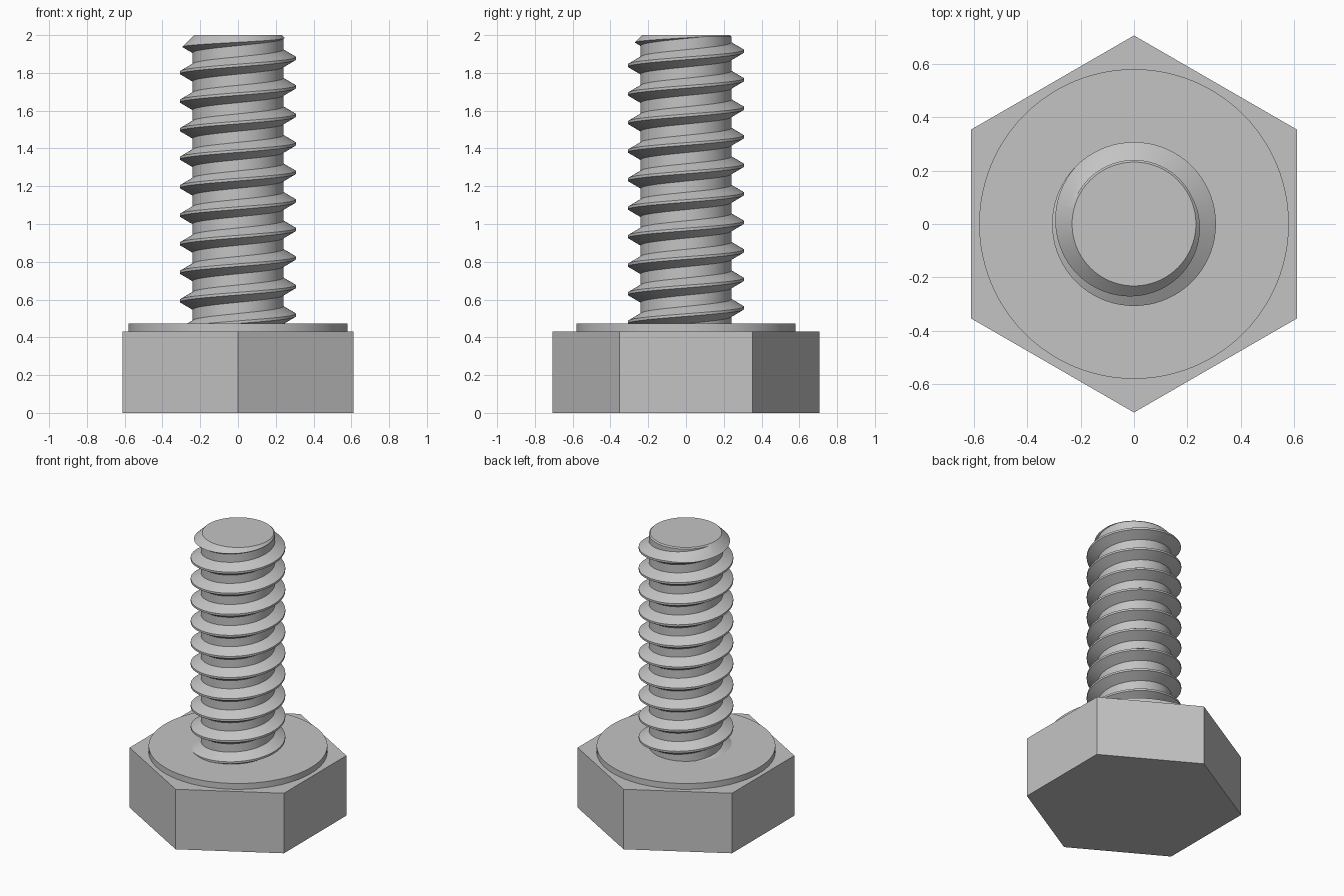
import bpy, bmesh, math
from mathutils import Vector

cube = bpy.data.objects.get("Cube")
if cube:
    bpy.data.objects.remove(cube)

steel = bpy.data.materials.new("grey_steel")
steel.use_nodes = True
grey = (0.55, 0.55, 0.55, 1)
steel.diffuse_color = grey
steel.node_tree.nodes["Principled BSDF"].inputs["Base Color"].default_value = grey


def make_object(name, bm):
    mesh = bpy.data.meshes.new(name)
    bmesh.ops.recalc_face_normals(bm, faces=bm.faces)
    bm.to_mesh(mesh)
    bm.free()
    mesh.materials.append(steel)
    obj = bpy.data.objects.new(name, mesh)
    bpy.context.collection.objects.link(obj)
    return obj


def lathe(name, profile, sides, turn=0.0):
    """Closed solid of revolution from (radius, z) pairs."""
    bm = bmesh.new()
    rings = [[bm.verts.new((r * math.cos(turn + math.tau * i / sides),
                            r * math.sin(turn + math.tau * i / sides), z))
              for i in range(sides)] for r, z in profile]
    for low, high in zip(rings, rings[1:]):
        for i in range(sides):
            j = (i + 1) % sides
            bm.faces.new((low[i], low[j], high[j], high[i]))
    bm.faces.new(rings[0][::-1])
    bm.faces.new(rings[-1])
    return make_object(name, bm)


def select_only(obj):
    bpy.ops.object.select_all(action='DESELECT')
    obj.select_set(True)
    bpy.context.view_layer.objects.active = obj


# Hexagonal head and the round face on top of it
HEAD_TOP, FACE_TOP = 0.43, 0.472
lathe("hex_head", [(0.706, 0), (0.706, HEAD_TOP)], 6, math.pi / 2)
face = lathe("washer_face", [(0.58, HEAD_TOP - 0.02), (0.58, FACE_TOP)], 96)

# Threaded shank: one V-shaped tooth profile swept along a right-hand helix
PITCH, ROOT, CREST = 0.151, 0.24, 0.307
STEPS = 72
FLAT, FLANK = 0.007, 0.039
tooth = [(ROOT, -FLAT - FLANK), (CREST, -FLAT), (CREST, FLAT), (ROOT, FLAT + FLANK)]
first = 1.877 - 11 * PITCH
bm = bmesh.new()
columns = []
for i in range(STEPS):
    a = math.tau * i / STEPS
    lift = first + PITCH * i / STEPS
    columns.append([bm.verts.new((r * math.cos(a), r * math.sin(a), lift + k * PITCH + dz))
                    for k in range(15) for r, dz in tooth])
for i in range(STEPS):
    # the last column joins the first one a full tooth higher
    here = columns[i]
    there = columns[i + 1] if i + 1 < STEPS else columns[0][len(tooth):]
    for n in range(min(len(here), len(there)) - 1):
        bm.faces.new((here[n], there[n], there[n + 1], here[n + 1]))

# Square off both ends and cap them
for z, up in ((0.45, -1), (2.1, 1)):
    cut = bmesh.ops.bisect_plane(bm, geom=bm.verts[:] + bm.edges[:] + bm.faces[:],
                                 plane_co=Vector((0, 0, z)), plane_no=Vector((0, 0, up)),
                                 clear_outer=True)
    rim = [e for e in cut["geom_cut"] if isinstance(e, bmesh.types.BMEdge)]
    bmesh.ops.contextual_create(bm, geom=rim)
shank = make_object("threaded_shank", bm)

# Chamfer the tip by intersecting with a cone-ended blank
blank = lathe("chamfer_blank", [(0.4, 0.4), (0.4, 1.835), (0.232, 2.0)], 72, 0.02)
blank.hide_render = True
chamfer = shank.modifiers.new("tip_chamfer", 'BOOLEAN')
chamfer.operation = 'INTERSECT'
chamfer.solver = 'EXACT'
chamfer.object = blank
select_only(shank)
bpy.ops.object.modifier_apply(modifier=chamfer.name)
bpy.data.objects.remove(blank)

# Smooth the round parts, keeping crisp edges
for obj in (face, shank):
    select_only(obj)
    bpy.ops.object.shade_smooth_by_angle(angle=math.radians(25))
